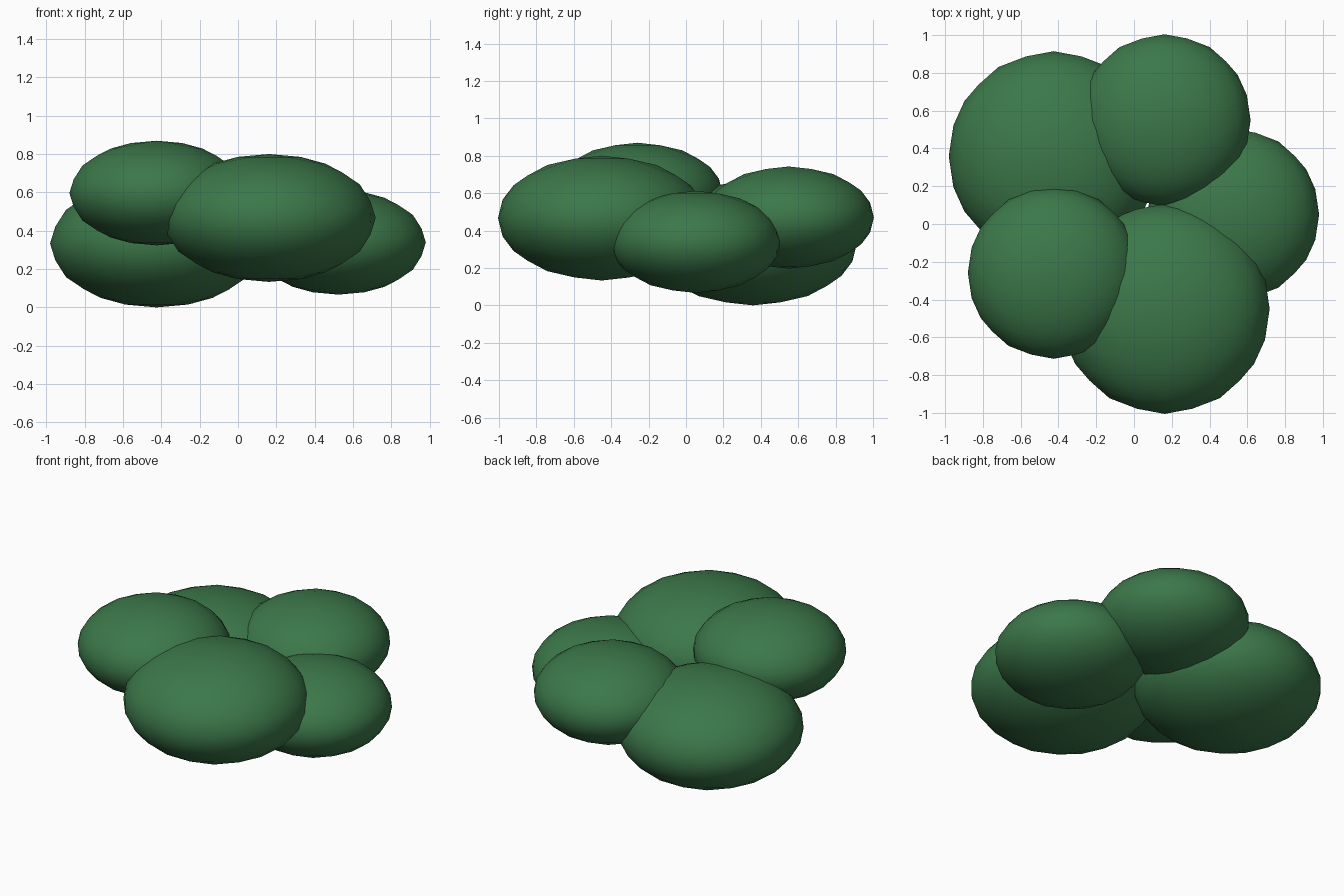
import bpy
import math

if "Cube" in bpy.data.objects:
    bpy.data.objects.remove(bpy.data.objects["Cube"])

# One leaf green for the whole canopy
green = bpy.data.materials.new("leaf green")
green.diffuse_color = (0.045, 0.188, 0.068, 1.0)
green.use_nodes = True
green.node_tree.nodes["Principled BSDF"].inputs["Base Color"].default_value = green.diffuse_color

RING = 0.525      # distance of each clump from the canopy middle
CENTRE_Y = 0.05
FLATTEN = 0.6     # clump height relative to width


def leaf_clump(name, step, radius, z):
    """Flattened icosphere placed on a five-point ring."""
    angle = math.radians(72 * step)
    bpy.ops.mesh.primitive_ico_sphere_add(subdivisions=3, radius=radius)
    clump = bpy.context.object
    clump.name = name
    # Turn the sphere so that an edge, not a point, lies on top
    clump.rotation_euler.y = -math.atan(2) / 2
    bpy.ops.object.transform_apply(location=False, rotation=True, scale=False)
    clump.scale.z = FLATTEN
    bpy.ops.object.transform_apply(location=False, rotation=False, scale=True)
    clump.location = (RING * math.cos(angle), CENTRE_Y + RING * math.sin(angle), z)
    clump.data.materials.append(green)
    bpy.ops.object.shade_smooth()


# Clumps of foliage, counter-clockwise from the right
leaf_clump("right_leaf_clump", 0, 0.455, 0.34)
leaf_clump("back_right_leaf_clump", 1, 0.455, 0.47)
leaf_clump("back_left_leaf_clump", 2, 0.556, 0.334)
leaf_clump("front_left_leaf_clump", 3, 0.455, 0.597)
leaf_clump("front_right_leaf_clump", 4, 0.556, 0.467)
